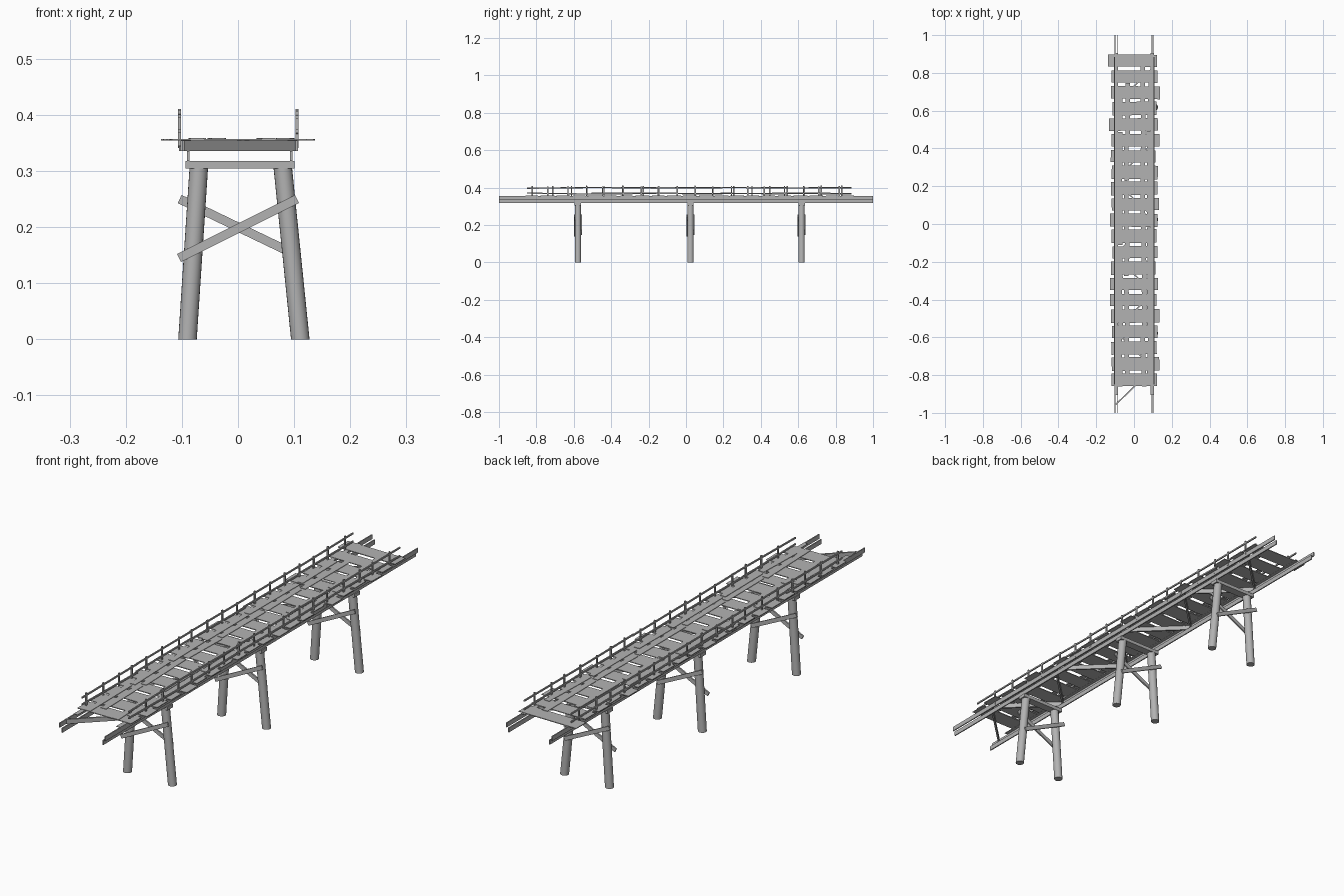
import bpy, bmesh, math, random
from mathutils import Vector, Matrix

random.seed(4)
cube = bpy.data.objects.get("Cube")
if cube:
    bpy.data.objects.remove(cube, do_unlink=True)

grey = bpy.data.materials.new("weathered_grey")
grey.use_nodes = True
colour = (0.45, 0.45, 0.45, 1)
grey.diffuse_color = colour
grey.node_tree.nodes["Principled BSDF"].inputs["Base Color"].default_value = colour


def finish(name, bm):
    mesh = bpy.data.meshes.new(name)
    bm.to_mesh(mesh)
    bm.free()
    mesh.materials.append(grey)
    obj = bpy.data.objects.new(name, mesh)
    bpy.context.collection.objects.link(obj)
    return obj


def box(bm, centre, size, turn=Matrix()):
    matrix = Matrix.Translation(centre) @ turn @ Matrix.Diagonal((*size, 1))
    bmesh.ops.create_cube(bm, size=1, matrix=matrix)


def beam(bm, start, end, width, height):
    """Board between two points; height is measured towards z."""
    start, end = Vector(start), Vector(end)
    along = (end - start).normalized()
    side = Vector((0, 0, 1)).cross(along).normalized()
    up = along.cross(side)
    turn = Matrix((along, side, up)).transposed().to_4x4()
    box(bm, (start + end) / 2, ((end - start).length, width, height), turn)


def jitter(amount):
    return random.uniform(-amount, amount)


# Trestles: leaning piles, cap and crossed braces
for number, y in enumerate((-0.578, 0.024, 0.618), 1):
    for side, foot, head in (("right", -0.09, -0.07), ("left", 0.111, 0.08)):
        bm = bmesh.new()
        bmesh.ops.create_cone(bm, cap_ends=True, segments=20, radius1=0.0165,
                              radius2=0.0165, depth=0.304,
                              matrix=Matrix.Translation((0, y, 0.152)))
        for v in bm.verts:
            v.co.x += foot + (head - foot) * v.co.z / 0.304
        for f in bm.faces:
            f.smooth = len(f.verts) == 4
        for e in bm.edges:
            e.smooth = all(f.smooth for f in e.link_faces)
        finish(f"pile_{side}_{number}", bm)

    bm = bmesh.new()
    box(bm, (0.0035, y, 0.311), (0.195, 0.034, 0.014))
    finish(f"trestle_cap_{number}", bm)

    bm = bmesh.new()
    beam(bm, (-0.105, y - 0.019, 0.145), (0.105, y - 0.019, 0.25), 0.006, 0.016)
    beam(bm, (-0.104, y + 0.019, 0.25), (0.098, y + 0.019, 0.153), 0.006, 0.016)
    finish(f"cross_braces_{number}", bm)

# Paired thin stringers along the whole span
bm = bmesh.new()
for x, z in ((-0.089, 0.327), (0.095, 0.327), (-0.1, 0.345), (0.1045, 0.345)):
    box(bm, (x, 0, z), (0.0045, 2, 0.018))
finish("stringers", bm)

# Zigzag bracing between the stringers
bm = bmesh.new()
for i in range(9):
    y = -0.86 + i * 0.199
    s = 1 if i % 2 == 0 else -1
    beam(bm, (-0.098 * s, y - 0.097, 0.345), (0.103 * s, y + 0.097, 0.345), 0.007, 0.018)
finish("deck_bracing", bm)

# Uneven cross planks, back to front: overhangs in thousandths
right_ends = (137, 118, 122, 114, 133, 118, 123, 118, 122, 118, 128,
              120, 113, 122, 128, 126, 122, 117, 120, 118, 118)
left_ends = (122, 124, 137, 119, 126, 135, 114, 126, 125, 133, 124,
             120, 124, 114, 126, 120, 135, 124, 120, 134, 122)
bm = bmesh.new()
for i, (right, left) in enumerate(zip(right_ends, left_ends)):
    y = 0.865 - i * 0.0845
    turn = Matrix.Rotation(jitter(0.02), 4, "Z")
    box(bm, ((left - right) / 2000, y, 0.3555),
        ((left + right) / 1000, 0.068 + jitter(0.005), 0.003), turn)
finish("deck_planks", bm)

# Staggered lengthwise runner boards on the planks
bm = bmesh.new()
for lane, x in enumerate((-0.072, -0.038, 0.05, 0.084)):
    y = -0.86 + 0.05 * (lane % 2)
    while y < 0.72:
        length = random.uniform(0.2, 0.32)
        end = min(y + length, 0.88)
        beam(bm, (x + jitter(0.005), y, 0.358), (x + jitter(0.005), end, 0.358), 0.024, 0.002)
        y = end + 0.012
finish("runner_boards", bm)

# Edge boards that reach past the planking
bm = bmesh.new()
for x in (-0.093, 0.097):
    box(bm, (x, 0, 0.3545), (0.018, 1.81, 0.002))
finish("edge_boards", bm)

# Railings: thin posts with two slightly crooked rails in lengths
for side, x, first in (("right", -0.104, -0.815), ("left", 0.105, -0.73)):
    bm = bmesh.new()
    for i in range(18):
        y = first + i * 0.0965
        if y < 0.87:
            box(bm, (x, y + jitter(0.01), 0.376 + jitter(0.003)), (0.005, 0.007, 0.064))
    finish(f"railing_posts_{side}", bm)

    bm = bmesh.new()
    for z in (0.399, 0.368):
        for i in range(5):
            y = -0.85 + i * 0.345
            beam(bm, (x, y, z + jitter(0.003)), (x, y + 0.355, z + jitter(0.003)), 0.005, 0.006)
    finish(f"railing_rails_{side}", bm)
